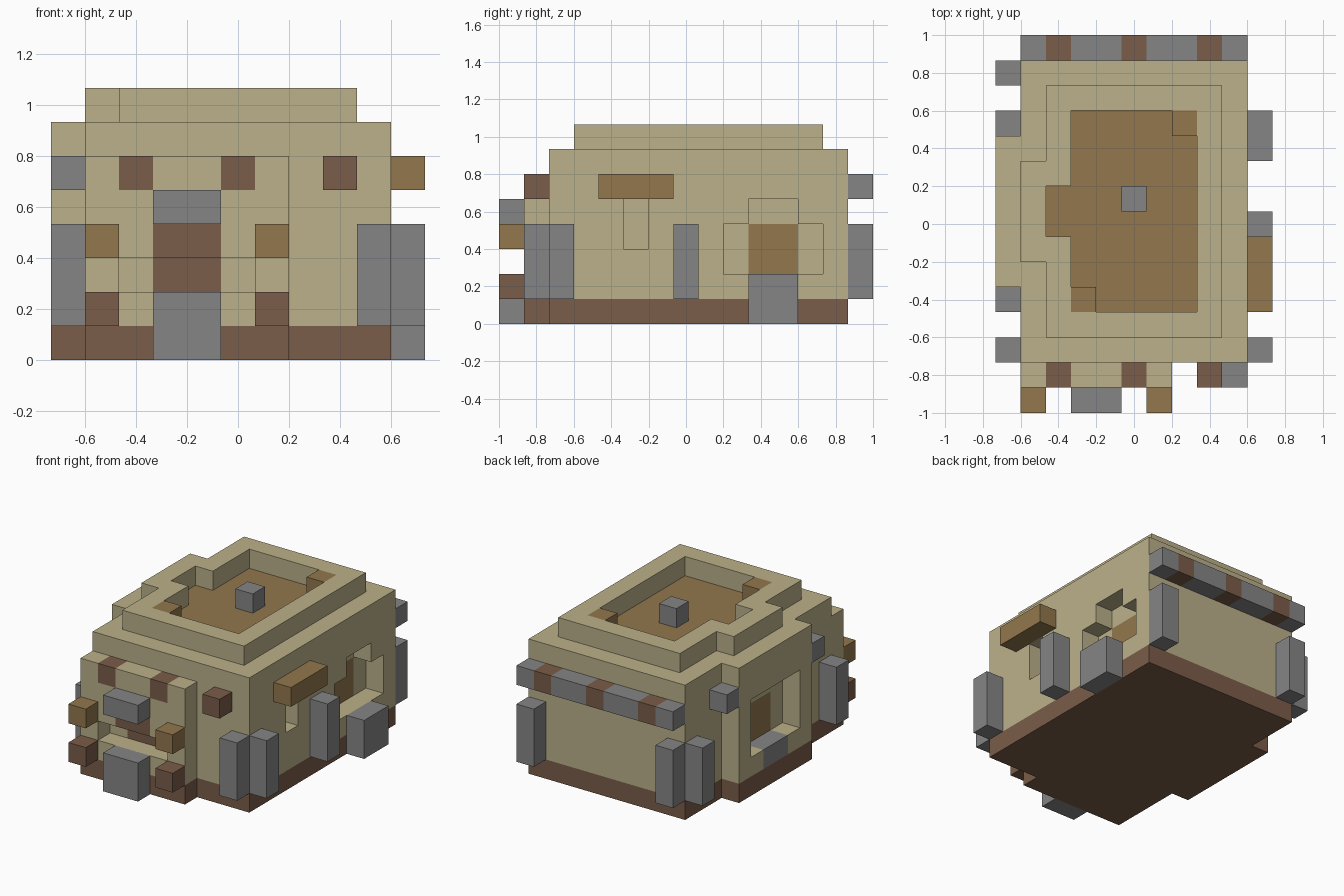
import bpy
from mathutils import Vector

if "Cube" in bpy.data.objects:
    bpy.data.objects.remove(bpy.data.objects["Cube"], do_unlink=True)

U = 2 / 15                              # one block
ORIGIN = Vector((-5.5, -7.5, 0))        # grid corner, in blocks


def material(name, rgb):
    m = bpy.data.materials.new(name)
    m.use_nodes = True
    m.diffuse_color = (*rgb, 1)
    m.node_tree.nodes["Principled BSDF"].inputs["Base Color"].default_value = (*rgb, 1)
    return m


SAND = material("sandstone", (0.50, 0.44, 0.254))
BROWN = material("dark_wood", (0.198, 0.109, 0.067))
OAK = material("light_wood", (0.287, 0.184, 0.074))
GREY = material("stone", (0.235, 0.235, 0.235))


def box(name, mat, lo, hi):
    """Block from grid corner lo to grid corner hi."""
    lo, hi = Vector(lo), Vector(hi)
    bpy.ops.mesh.primitive_cube_add(size=1, location=((lo + hi) / 2 + ORIGIN) * U)
    ob = bpy.context.object
    ob.name = name
    ob.scale = (hi - lo) * U
    bpy.ops.object.transform_apply(location=False, rotation=False, scale=True)
    if mat:
        ob.data.materials.append(mat)
    return ob


def cut(target, lo, hi):
    """Carve a block-shaped opening out of target."""
    cutter = box("cutter", None, lo, hi)
    cutter.hide_render = True
    mod = target.modifiers.new("opening", 'BOOLEAN')
    mod.operation, mod.solver, mod.object = 'DIFFERENCE', 'EXACT', cutter
    bpy.context.view_layer.objects.active = target
    bpy.ops.object.modifier_apply(modifier=mod.name)
    bpy.data.objects.remove(cutter, do_unlink=True)


# Wooden base under the house, porch and side bay
box("house_base", BROWN, (1, 2, 0), (10, 14, 1))
box("porch_base", BROWN, (1, 1, 0), (7, 2, 1))
box("bay_base", BROWN, (0, 5, 0), (1, 11, 1))

# Main walls with the side door recess and small window
walls = box("walls", SAND, (1, 2, 1), (10, 14, 7))
cut(walls, (9, 9, 2), (11, 13, 4))
cut(walls, (9, 10, 3.5), (11, 12, 5))
cut(walls, (9, 5, 3), (11, 6, 5))

# Doors set into the walls
for name, mat, lo, hi, out in (
        ("side_door", OAK, (8, 10, 2), (9, 12, 4), (0.5, 0, 0)),
        ("bay_door", OAK, (1, 7, 2), (2, 9, 4), (-0.5, 0, 0)),
        ("front_door_lower", BROWN, (3, 2, 2), (5, 3, 3), (0, -0.5, 0))):
    o = Vector(out)
    cut(walls, [a + min(b, 0) for a, b in zip(lo, o)], [a + max(b, 0) for a, b in zip(hi, o)])
    box(name, mat, lo, hi)

# Wooden roof deck let into the wall top
cut(walls, (3, 4, 6), (8, 12, 8))
cut(walls, (2, 7, 6), (3.5, 9, 8))
box("roof_deck", OAK, (3, 4, 6), (8, 12, 7))
box("roof_deck_nook", OAK, (2, 7, 6), (3, 9, 7))

# Parapet around the deck
parapet = box("parapet", SAND, (2, 3, 7), (9, 13, 8))
cut(parapet, (3, 4, 6), (8, 12, 9))
cut(parapet, (2, 7, 6), (3.5, 9, 9))
box("parapet_bump", SAND, (1, 6, 7), (2, 10, 8))
box("deck_crate_back", OAK, (7, 11, 7), (8, 12, 8))
box("deck_crate_front", OAK, (3, 4, 7), (4, 5, 8))
box("roof_vent", GREY, (5, 8, 7), (6, 9, 8))

# Front porch with a slot opening, upper door and beam ends
porch = box("porch", SAND, (1, 1, 1), (7, 2, 6))
cut(porch, (2, 0, 2), (6, 3, 3))
cut(porch, (3, 0, 2.5), (5, 3, 4))
box("front_door_upper", BROWN, (3, 1, 3), (5, 2, 4))
for i in (2, 5):
    cut(porch, (i, 0, 5), (i + 1, 3, 7))
for i in (2, 5, 8):
    box("front_beam_end", BROWN, (i, 1, 5), (i + 1, 2, 6))
box("front_step", GREY, (3, 0, 0), (5, 1, 2))
box("front_lintel", GREY, (3, 0, 4), (5, 1, 5))
for i in (1, 6):
    box("porch_lamp", OAK, (i, 0, 3), (i + 1, 1, 4))
    box("porch_planter", BROWN, (i, 0, 1), (i + 1, 1, 2))

# Side bay with a wide opening and stone sill
bay = box("bay", SAND, (0, 5, 1), (1, 11, 7))
cut(bay, (-1, 6, 2), (2, 10, 5))
cut(bay, (-1, 7, 1), (2, 9, 3))
box("bay_sill", GREY, (0, 7, 1), (1, 9, 2))
for j in (4, 11):
    box("bay_corbel", GREY, (0, j, 5), (1, j + 1, 6))

# Side step and awning
box("side_step", GREY, (10, 10, 0), (11, 12, 2))
box("window_awning", OAK, (10, 4, 5), (11, 7, 6))

# Stone buttresses
for i, j in ((0, 2), (0, 13), (1, 14), (9, 14), (9, 1), (10, 2), (10, 7)):
    box("buttress", GREY, (i, j, 1), (i + 1, j + 1, 4))

# Rear cornice with wooden beam ends
for i in range(1, 10):
    beam = i % 3 == 2
    box("rear_beam_end" if beam else "rear_cornice", BROWN if beam else GREY,
        (i, 14, 5), (i + 1, 15, 6))
